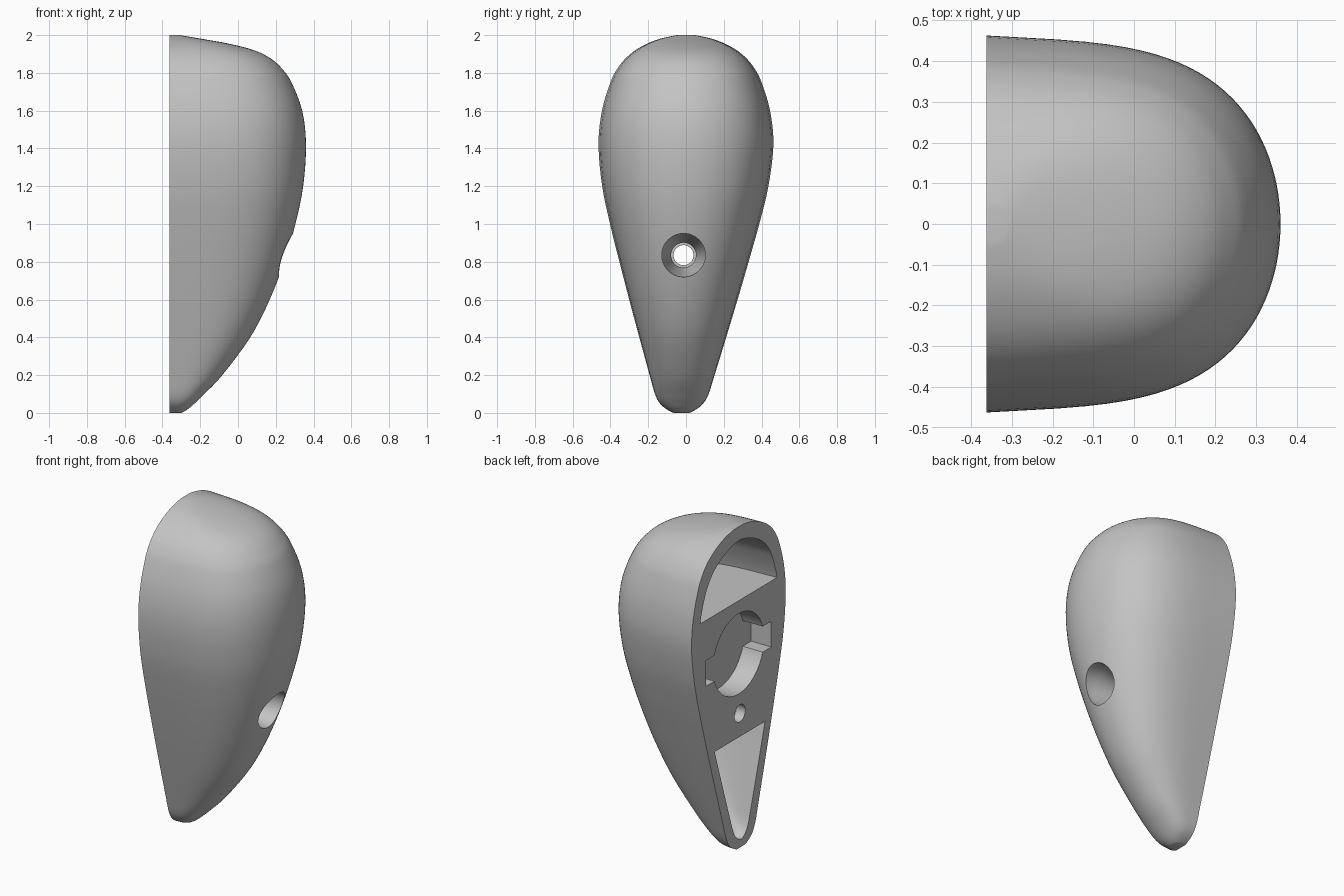
import bpy, bmesh, math
from mathutils import Vector, Matrix

if "Cube" in bpy.data.objects:
    bpy.data.objects.remove(bpy.data.objects["Cube"])

BACK = -0.362
WALL = 0.067
DRAFT = 0.08
HOLE_Y, HOLE_Z = -0.013, 0.835

# Levels from tip to crown: (height, half width, front x)
levels = [(0, .04, -.3), (.02, .08, -.265), (.05, .115, -.23), (.1, .142, -.178),
          (.2, .172, -.083), (.4, .23, .065), (.6, .287, .168), (.8, .342, .245),
          (1, .395, .304), (1.2, .44, .345), (1.42, .463, .36), (1.6, .445, .34),
          (1.75, .4, .283), (1.82, .365, .235), (1.875, .322, .175), (1.92, .268, .085),
          (1.955, .205, -.05), (1.98, .14, -.19), (1.995, .075, -.28), (2, .04, -.31)]


def spline(points, before, after, steps=4):
    """Smooth curve through the points, guided by one extra point at each end."""
    p = [Vector(v) for v in [before, *points, after]]
    result = []
    for a, b, c, d in zip(p, p[1:], p[2:], p[3:]):
        for i in range(steps):
            t = i / steps
            result.append(b + (c - a) * t / 2 + (a * 2 - b * 5 + c * 4 - d) * t * t / 2
                          + (b * 3 - a - c * 3 + d) * t ** 3 / 2)
    return result + [p[-2]]


rows = spline(levels, (0, .01, -.32), (2, 0, -.34))


def to_object(name, bm):
    bmesh.ops.recalc_face_normals(bm, faces=bm.faces[:])
    mesh = bpy.data.meshes.new(name)
    bm.to_mesh(mesh)
    bm.free()
    obj = bpy.data.objects.new(name, mesh)
    bpy.context.collection.objects.link(obj)
    return obj


def section(half, front, n=56):
    """Drafted sides and rounded front of one level, from +y to -y."""
    pts = []
    for i in range(n + 1):
        angle = math.pi * i / n
        bulge = abs(math.sin(angle)) ** .5
        pts.append((BACK + (front - BACK) * bulge, half * math.cos(angle) * (1 - DRAFT * bulge)))
    return pts


def shell(inset=0.0):
    """Teardrop volume lofted upward, or the slightly smaller cavity inside it."""
    bm = bmesh.new()
    rings = []
    for z, half, front in rows:
        if half - inset < .012:
            continue
        pts = section(half - inset, max(front - inset * .85, BACK + .01))
        if inset:
            z = .03 + z * .945
            pts = [(BACK - .1, pts[0][1]), *pts, (BACK - .1, pts[-1][1])]
        lean = -.024 * max(0, 1 - z / 1.42)
        rings.append([bm.verts.new((x, y + lean, z)) for x, y in pts])
    for a, b in zip(rings, rings[1:]):
        for i in range(len(a) - 1):
            bm.faces.new((a[i], a[i + 1], b[i + 1], b[i]))
    bm.faces.new(rings[0])
    bm.faces.new(rings[-1])
    bm.faces.new([r[0] for r in rings] + [r[-1] for r in reversed(rings)])
    return bm


def pocket(name, z, side):
    """Part of the cavity volume above (side 1) or below (side -1) a height."""
    bm = shell(WALL)
    geom = bm.verts[:] + bm.edges[:] + bm.faces[:]
    bmesh.ops.bisect_plane(bm, geom=geom, plane_co=(0, 0, z), plane_no=(0, 0, -side),
                           clear_outer=True)
    bmesh.ops.holes_fill(bm, edges=[e for e in bm.edges if e.is_boundary], sides=0)
    return to_object(name, bm)


def bore(name, profile, y, z, n=64):
    """Solid turned about an axis along x, from (x, radius) points."""
    bm = bmesh.new()
    turn = [math.tau * i / n for i in range(n)]
    rings = [[bm.verts.new((x, y + r * math.cos(a), z + r * math.sin(a))) for a in turn]
             for x, r in profile]
    for a, b in zip(rings, rings[1:]):
        for i in range(n):
            j = (i + 1) % n
            bm.faces.new((a[i], a[j], b[j], b[i]))
    bm.faces.new(rings[0])
    bm.faces.new(rings[-1])
    return to_object(name, bm)


def box(name, centre, size):
    bm = bmesh.new()
    bmesh.ops.create_cube(bm, size=1, matrix=Matrix.Translation(centre) @ Matrix.Diagonal((*size, 1)))
    return to_object(name, bm)


body = to_object("teardrop_body", shell())

# Hollows in the back, the keyed round recess and the countersunk screw hole
cutters = [
    pocket("upper_pocket", 1.54, 1),
    pocket("lower_pocket", .69, -1),
    bore("round_recess", [(-.5, .25), (-.225, .25)], 0, 1.21),
    box("recess_notches", (-.3625, 0, 1.21), (.275, .64, .16)),
    bore("screw_hole", [(-.5, .053), (.5, .053)], HOLE_Y, HOLE_Z),
    bore("countersink", [(.5, .115), (.19, .115), (.02, .066), (-.3, .066)], HOLE_Y, HOLE_Z),
]
bpy.ops.object.select_all(action='DESELECT')
bpy.context.view_layer.objects.active = body
body.select_set(True)
for cutter in cutters:
    cutter.hide_render = True
    cut = body.modifiers.new(cutter.name, 'BOOLEAN')
    cut.operation = 'DIFFERENCE'
    cut.solver = 'EXACT'
    cut.object = cutter
    bpy.ops.object.modifier_apply(modifier=cut.name)
    bpy.data.objects.remove(cutter)

# Single grey finish
grey = bpy.data.materials.new("plain_grey")
grey.use_nodes = True
colour = (.55, .55, .55, 1)
grey.diffuse_color = colour
grey.node_tree.nodes["Principled BSDF"].inputs["Base Color"].default_value = colour
body.data.materials.clear()
body.data.materials.append(grey)
bpy.ops.object.shade_smooth_by_angle(angle=math.radians(32))
